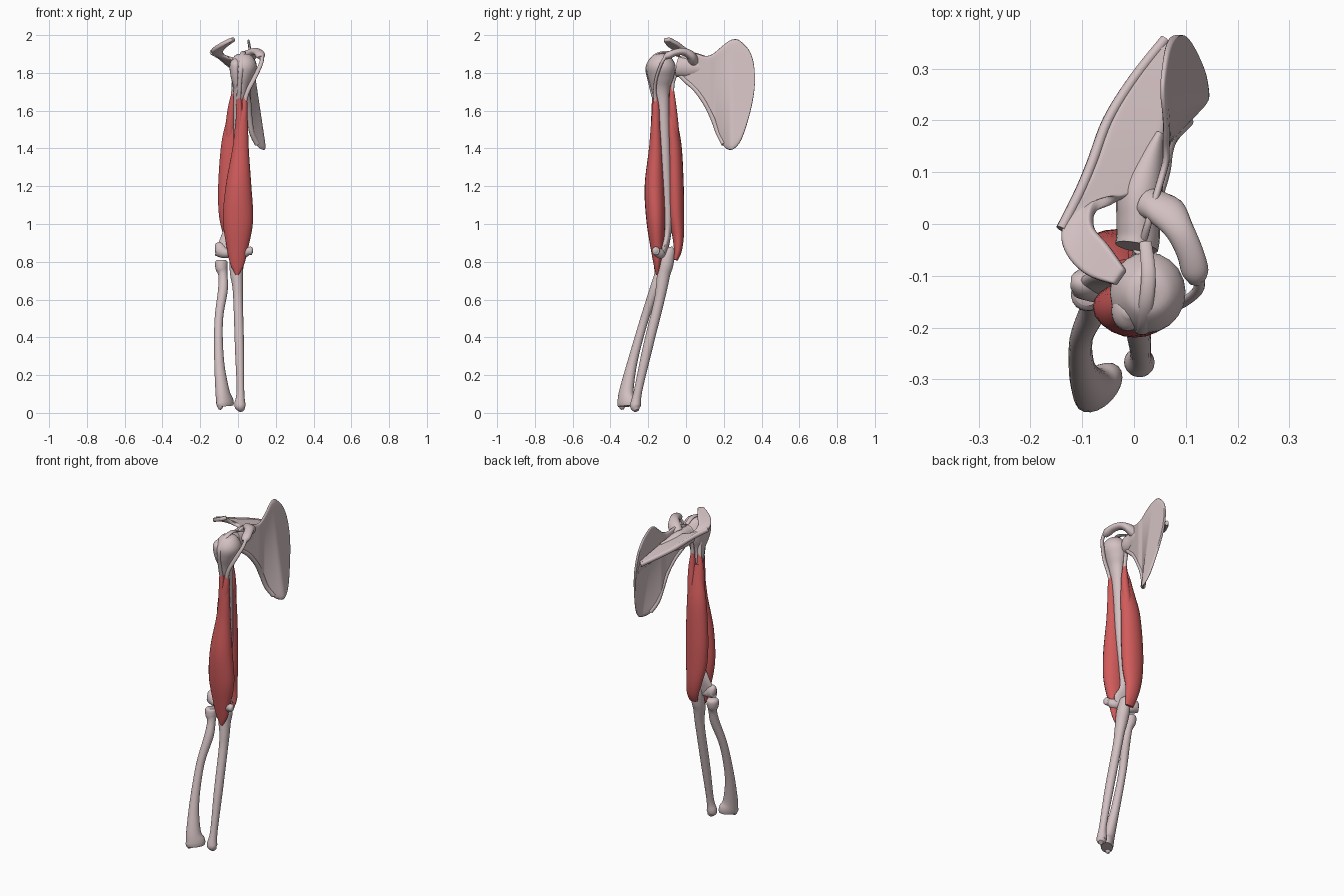
import bpy, math
from mathutils import Vector


def material(name, rgb):
    m = bpy.data.materials.new(name)
    m.diffuse_color = (*rgb, 1)
    return m


BONE = material("bone", (0.65, 0.53, 0.54))
MUSCLE = material("muscle_red", (0.64, 0.105, 0.105))


def spline(rows, steps):
    """Catmull-Rom interpolation through rows of equal length."""
    out, n = [], len(rows)
    for i in range(n - 1):
        p0, p1, p2, p3 = (rows[max(0, min(n - 1, k))] for k in range(i - 1, i + 3))
        for s in range(steps):
            t = s / steps
            out.append([0.5 * (2 * b + (c - a) * t + (2 * a - 5 * b + 4 * c - d) * t * t
                               + (3 * b - a - 3 * c + d) * t ** 3)
                        for a, b, c, d in zip(p0, p1, p2, p3)])
    out.append(list(rows[-1]))
    return out


def make(name, verts, faces, mat):
    me = bpy.data.meshes.new(name)
    me.from_pydata(verts, [], faces)
    me.materials.append(mat)
    me.shade_smooth()
    me.set_sharp_from_angle(angle=math.radians(55))
    ob = bpy.data.objects.new(name, me)
    bpy.context.collection.objects.link(ob)
    return ob


def loft(name, rings, mat=BONE, side=(1, 0, 0), steps=5, n=20):
    """Elliptical rings (x, y, z, half width along side, half depth) joined along a path."""
    rows = spline(rings, steps)
    verts, faces = [], []
    for i, r in enumerate(rows):
        c = Vector(r[:3])
        t = (Vector(rows[min(i + 1, len(rows) - 1)][:3]) - Vector(rows[max(i - 1, 0)][:3])).normalized()
        u = Vector(side)
        u = (u - t * u.dot(t)).normalized()
        v = t.cross(u)
        a, b = max(r[3], 0.002), max(r[4], 0.002)
        for k in range(n):
            w = math.tau * k / n
            verts.append(c + u * a * math.cos(w) + v * b * math.sin(w))
    for i in range(len(rows) - 1):
        for k in range(n):
            j = (k + 1) % n
            faces.append((i * n + k, i * n + j, (i + 1) * n + j, (i + 1) * n + k))
    faces.append(tuple(reversed(range(n))))
    faces.append(tuple(range(len(verts) - n, len(verts))))
    return make(name, verts, faces, mat)


def sheet(name, edge_a, edge_b, thick, shape=None, cols=8):
    """Thin plate spanning two edge curves, optionally bent by a shape function."""
    ra, rb = spline(edge_a, 4), spline(edge_b, 4)
    verts, faces, m = [], [], cols + 1
    for a, b in zip(ra, rb):
        for k in range(m):
            p = Vector(a).lerp(Vector(b), k / cols)
            verts.append(shape(p) if shape else p)
    for i in range(len(ra) - 1):
        for k in range(cols):
            q = i * m + k
            faces.append((q, q + 1, q + m + 1, q + m))
    ob = make(name, verts, faces, BONE)
    sol = ob.modifiers.new("thickness", "SOLIDIFY")
    sol.thickness, sol.offset = thick, 0
    sub = ob.modifiers.new("round", "SUBSURF")
    sub.levels = sub.render_levels = 1
    return ob


# Shoulder blade: y, lower z, upper z
blade = [(-.04, 1.785, 1.88), (0, 1.745, 1.905), (.05, 1.70, 1.905), (.1, 1.63, 1.89),
         (.14, 1.55, 1.90), (.17, 1.47, 1.925), (.2, 1.41, 1.95), (.235, 1.39, 1.975),
         (.27, 1.41, 1.98), (.3, 1.46, 1.96), (.335, 1.57, 1.92), (.357, 1.67, 1.86),
         (.365, 1.745, 1.785)]


def blade_bend(p):
    lean = max(0, min(1, (p.y - .155) / .085))
    x = .062 - .035 * max(0, 1 - p.y / .12) + .15 * (1.93 - p.z) * lean
    return Vector((x, p.y, p.z))


sheet("shoulder_blade", [(0, y, a) for y, a, b in blade], [(0, y, b) for y, a, b in blade],
      .014, blade_bend, 12)
loft("blade_outer_border", [(*blade_bend(Vector((0, y, a + .012))), .014, .013)
                            for y, a, b in blade[:7]], n=10)
loft("shoulder_socket", [(.005, -.045, 1.835, .042, .055), (.008, -.025, 1.832, .042, .056),
                         (.008, .01, 1.83, .042, .058), (.012, .06, 1.83, .044, .055),
                         (.03, .12, 1.82, .03, .045), (.05, .17, 1.81, .012, .04)])

# Ridge of the blade sweeping into the shoulder tip
ridge_in = [(.075, .345, 1.78), (.065, .25, 1.81), (.058, .17, 1.83), (.035, .085, 1.85),
            (-.02, .05, 1.87), (-.07, .04, 1.895), (-.08, -.002, 1.925),
            (-.05, -.04, 1.955), (-.015, -.09, 1.98)]
ridge_out = [(.06, .355, 1.78), (.0, .28, 1.815), (-.05, .2, 1.845), (-.08, .12, 1.87),
             (-.105, .06, 1.89), (-.14, -.01, 1.91), (-.13, -.06, 1.925),
             (-.09, -.1, 1.95), (-.035, -.118, 1.978)]
sheet("blade_ridge", ridge_in, ridge_out, .022)
loft("blade_ridge_crest", [(*p, .011, .014) for p in ridge_out[:6]], n=10)

# Sloping underside that joins the ridge to the blade
under_top = [tuple(Vector(a).lerp(Vector(b), .55)) for a, b in zip(ridge_in[:4], ridge_out)]
under_low = [tuple(blade_bend(Vector((0, p[1], p[2] - .075)))) for p in ridge_in[:4]]
sheet("blade_ridge_underside", under_top, under_low, .014)

# Hooked process in front of the shoulder
loft("hooked_process", [(.03, .04, 1.865, .035, .03), (.062, .024, 1.893, .038, .025),
                        (.088, -.012, 1.912, .028, .02), (.108, -.055, 1.908, .026, .018),
                        (.118, -.092, 1.893, .026, .019), (.12, -.112, 1.88, .014, .012)])

# Upper arm bone
loft("upper_arm_bone", [(.027, -.13, 1.902, .012, .012), (.027, -.13, 1.89, .046, .046),
                        (.027, -.132, 1.84, .073, .077), (.02, -.134, 1.78, .06, .07),
                        (.014, -.134, 1.71, .04, .048), (.01, -.122, 1.6, .034, .034),
                        (.006, -.108, 1.3, .03, .028), (-.012, -.097, 1.05, .032, .026),
                        (-.032, -.1, .945, .052, .021), (-.032, -.114, .88, .078, .023),
                        (-.028, -.124, .835, .06, .024)])
loft("outer_head_knob", [(-.01, -.17, 1.875, .01, .01), (-.012, -.168, 1.85, .03, .038),
                         (-.01, -.165, 1.79, .03, .035), (.005, -.15, 1.7, .02, .02)])

# Elbow joint roller and side knobs
loft("elbow_roller", [(-.122, -.112, .87, .012, .018), (-.105, -.114, .868, .028, .038),
                      (-.07, -.122, .848, .03, .03), (-.03, -.13, .85, .022, .022),
                      (.02, -.14, .845, .03, .03), (.05, -.155, .855, .02, .022),
                      (.07, -.16, .858, .02, .022), (.079, -.16, .858, .008, .01)],
     side=(0, 1, 0))

# Forearm bones
loft("inner_forearm_bone", [(-.01, -.09, .878, .012, .014), (-.01, -.09, .86, .029, .032),
                            (-.008, -.105, .79, .036, .039), (-.008, -.118, .735, .034, .035),
                            (-.002, -.128, .67, .028, .031), (.001, -.145, .58, .025, .027),
                            (.008, -.204, .34, .024, .026), (.013, -.253, .12, .02, .022),
                            (.01, -.266, .05, .029, .028), (.014, -.268, .03, .027, .026),
                            (.022, -.262, .012, .014, .014)])
loft("outer_forearm_bone", [(-.088, -.132, .808, .027, .025), (-.088, -.133, .795, .035, .032),
                            (-.087, -.137, .765, .033, .031), (-.08, -.145, .73, .024, .024),
                            (-.08, -.168, .65, .026, .026), (-.102, -.222, .49, .023, .022),
                            (-.1, -.281, .28, .027, .025), (-.083, -.315, .12, .041, .033),
                            (-.07, -.316, .06, .056, .036), (-.067, -.316, .035, .053, .033)],
     side=(.68, .73, 0))
loft("wrist_spur", [(-.09, -.333, .08, .022, .022), (-.094, -.338, .035, .016, .018),
                    (-.096, -.336, .018, .006, .007)], n=10)

# Front arm muscle: one belly with a forked top
loft("front_muscle", [(.02, -.161, 1.64, .018, .010), (.02, -.161, 1.56, .031, .022),
                      (.014, -.161, 1.4, .043, .035), (.003, -.167, 1.2, .068, .052),
                      (0, -.16, 1.02, .08, .05), (-.003, -.153, .87, .056, .034),
                      (-.004, -.152, .79, .038, .02), (-.004, -.152, .755, .022, .013),
                      (-.006, -.152, .73, .008, .007)], MUSCLE)
loft("front_muscle_outer_fork", [(.004, -.17, 1.69, .008, .008), (.007, -.166, 1.6, .018, .017),
                                 (.01, -.163, 1.45, .02, .022), (.012, -.162, 1.36, .004, .004)], MUSCLE)
loft("front_muscle_inner_fork", [(.036, -.16, 1.69, .008, .008), (.033, -.16, 1.6, .018, .02),
                                 (.022, -.161, 1.45, .02, .022), (.018, -.162, 1.36, .004, .004)], MUSCLE)

# Rear arm muscle: one belly with a forked top
loft("rear_muscle", [(-.012, -.082, 1.64, .026, .014), (-.018, -.074, 1.52, .05, .032),
                     (-.029, -.064, 1.4, .062, .042), (-.035, -.058, 1.2, .07, .046),
                     (-.035, -.053, 1.05, .066, .043), (-.027, -.042, .94, .05, .031),
                     (-.015, -.043, .86, .038, .021), (-.012, -.056, .81, .027, .013)], MUSCLE)
loft("rear_muscle_outer_fork", [(-.022, -.1, 1.70, .01, .01), (-.034, -.09, 1.6, .022, .024),
                                (-.043, -.076, 1.45, .026, .026), (-.04, -.065, 1.34, .004, .004)], MUSCLE)
loft("rear_muscle_inner_fork", [(.004, -.076, 1.74, .007, .008), (.008, -.07, 1.6, .022, .022),
                                (-.002, -.06, 1.45, .024, .024), (-.01, -.06, 1.34, .004, .004)], MUSCLE)

# Tendons
loft("long_front_tendon", [(.022, -.035, 1.888, .012, .006), (.028, -.1, 1.909, .014, .007),
                           (.022, -.165, 1.892, .014, .007), (.016, -.207, 1.83, .013, .007),
                           (.008, -.19, 1.74, .012, .008), (.004, -.168, 1.66, .012, .01)], n=12)
loft("short_front_tendon", [(.127, -.105, 1.89, .01, .01), (.122, -.13, 1.85, .011, .008),
                            (.085, -.158, 1.77, .012, .008), (.05, -.165, 1.7, .012, .009),
                            (.034, -.16, 1.64, .012, .012)], n=12)
loft("rear_tendon", [(.012, -.05, 1.8, .014, .01), (.006, -.068, 1.75, .012, .009),
                     (.006, -.074, 1.68, .011, .01)], n=12)
loft("outer_rear_tendon", [(-.015, -.115, 1.8, .016, .01), (-.02, -.105, 1.73, .014, .01),
                           (-.026, -.096, 1.67, .012, .012)], n=12)
